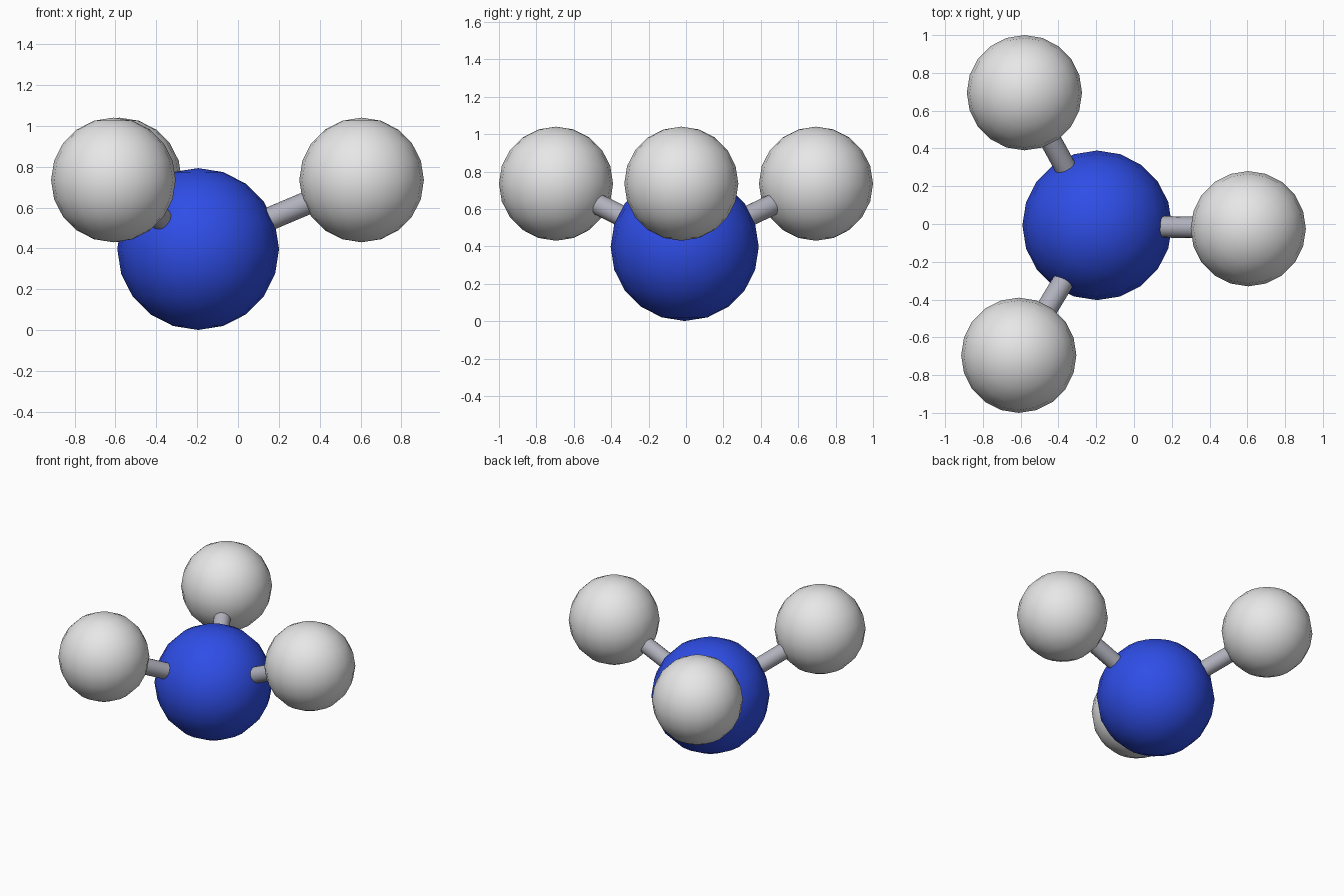
import bpy
from math import radians
from mathutils import Vector

default = bpy.data.objects.get("Cube")
if default:
    bpy.data.objects.remove(default, do_unlink=True)


def material(name, rgb):
    mat = bpy.data.materials.new(name)
    mat.use_nodes = True
    color = (*rgb, 1)
    mat.diffuse_color = color
    mat.node_tree.nodes["Principled BSDF"].inputs["Base Color"].default_value = color
    return mat


blue = material("blue", (0.03, 0.08, 0.85))
white = material("soft white", (0.82, 0.82, 0.82))
gray = material("bond gray", (0.44, 0.44, 0.51))


def finish(name, mat):
    obj = bpy.context.object
    obj.name = name
    obj.data.materials.append(mat)
    bpy.ops.object.shade_smooth_by_angle(angle=radians(40))


def ball(name, center, radius, mat):
    bpy.ops.mesh.primitive_uv_sphere_add(segments=20, ring_count=10, radius=radius, location=center)
    finish(name, mat)


def rod(name, start, end, radius, mat):
    axis = end - start
    bpy.ops.mesh.primitive_cylinder_add(
        vertices=16, radius=radius, depth=axis.length, location=(start + end) / 2,
        rotation=axis.to_track_quat("Z", "Y").to_euler())
    finish(name, mat)


# Central atom
core = Vector((-0.195, -0.007, 0.397))
ball("central_ball", core, 0.396, blue)

# Three outer atoms, each joined to the centre by a thin rod
outer = {
    "left": Vector((0.605, -0.025, 0.735)),
    "back": Vector((-0.58, 0.695, 0.735)),
    "front": Vector((-0.61, -0.695, 0.735)),
}
for side, center in outer.items():
    ball(side + "_outer_ball", center, 0.305, white)
    rod(side + "_bond", core, center, 0.057, gray)
